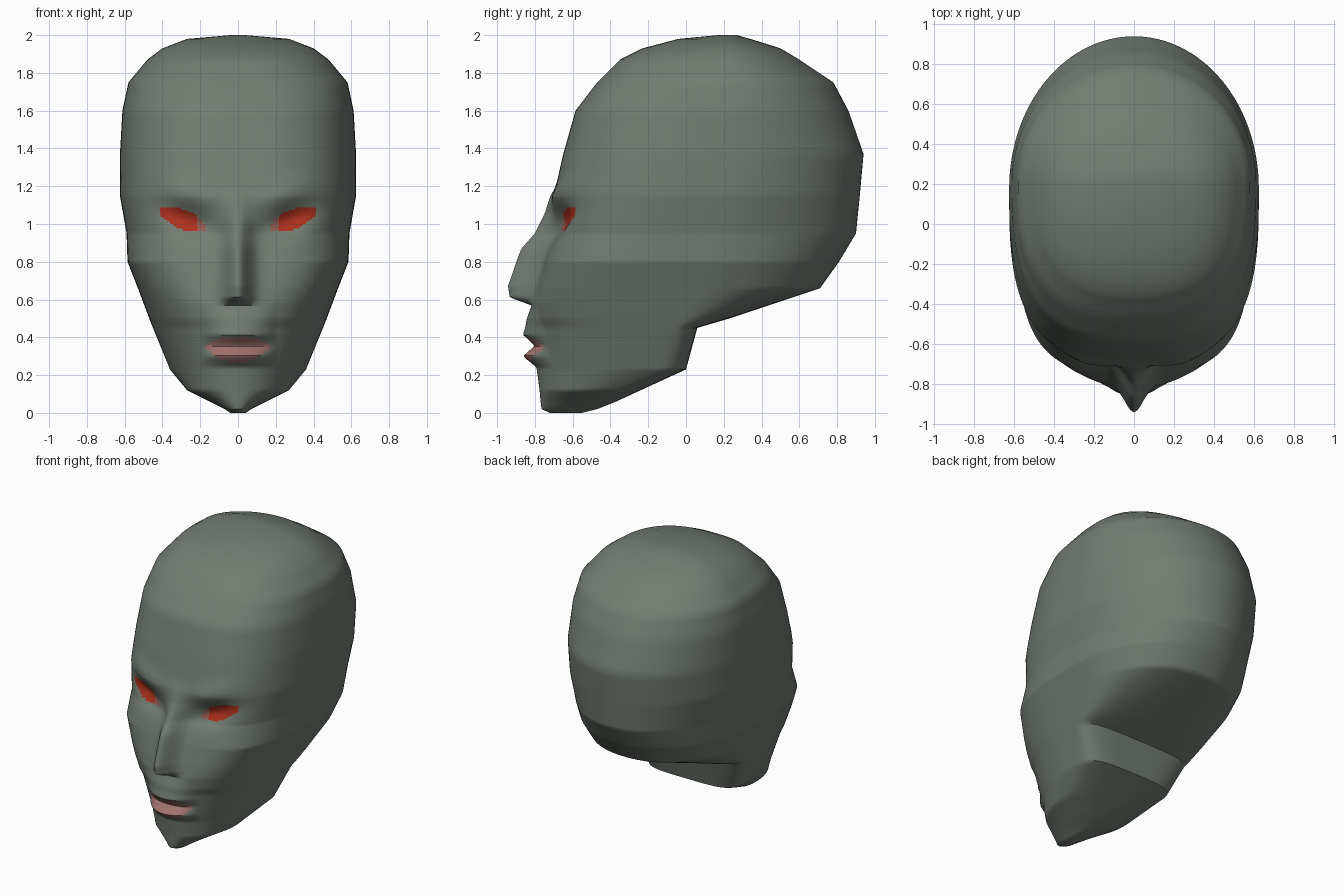
import bpy, bmesh, math

if "Cube" in bpy.data.objects:
    bpy.data.objects.remove(bpy.data.objects["Cube"])

# cross-sections of the head: z, front y, back y, half width, y of widest point, front and back squareness
SECTIONS = [
    (0.00, -.72, -.55, .04, -.63, 2.0, 2.0),
    (0.02, -.765, -.47, .07, -.60, 2.0, 2.0),
    (0.06, -.77, -.37, .15, -.50, 2.0, 2.5),
    (0.12, -.775, -.24, .27, -.42, 2.0, 3.0),
    (0.23, -.79, .00, .36, -.20, 2.0, 4.0),
    (0.45, -.80, .06, .45, -.10, 2.3, 4.0),
    (0.50, -.81, .23, .47, -.05, 2.5, 3.0),
    (0.58, -.81, .47, .50, .00, 2.7, 2.5),
    (0.66, -.79, .71, .53, .05, 3.0, 2.2),
    (0.80, -.75, .81, .585, .08, 3.3, 2.1),
    (0.95, -.70, .90, .59, .10, 3.1, 2.0),
    (1.15, -.70, .92, .625, .15, 2.9, 2.0),
    (1.37, -.65, .94, .625, .18, 2.8, 2.0),
    (1.60, -.585, .86, .612, .20, 2.7, 2.0),
    (1.75, -.47, .78, .58, .20, 2.6, 2.0),
    (1.87, -.35, .60, .48, .20, 2.5, 2.0),
    (1.93, -.23, .50, .40, .20, 2.4, 2.0),
    (1.98, -.04, .34, .27, .20, 2.2, 2.0),
    (2.00, .17, .27, .04, .22, 2.0, 2.0),
]
NOSE = [(.57, 0), (.61, .13), (.67, .155), (.87, .145), (1.06, .045), (1.2, 0)]
LIPS = [(.24, 0), (.30, .07), (.355, .005), (.415, .065), (.56, .01), (.6, 0)]


def lerp_table(table, z):
    """Linear interpolation of (z, value) pairs, zero outside."""
    for (z0, v0), (z1, v1) in zip(table, table[1:]):
        if z0 <= z <= z1:
            return v0 + (v1 - v0) * (z - z0) / (z1 - z0)
    return 0.0


def bump(d, size):
    return math.exp(-(d / size) ** 2)


def relief(x, z):
    """How far the face stands forward (nose, lips, brow, eye sockets)."""
    a = abs(x)
    out = lerp_table(NOSE, z) * bump(a, .07)
    out += lerp_table(LIPS, z) * max(0, 1 - (a / .2) ** 2)
    out += .02 * bump(z - 1.15 - .25 * (a - .2), .06) * bump(a - .25, .16)
    out -= .055 * bump(z - 1.02 - .3 * (a - .27), .075) * bump(a - .26, .14)
    return out


def ring_point(sec, theta):
    z, yf, yb, w, yc, pf, pb = sec
    s, c = math.sin(theta), math.cos(theta)
    depth, p = (yc - yf, pf) if c > 0 else (yb - yc, pb)
    r = (abs(s / w) ** p + abs(c / depth) ** p) ** (-1 / p)
    x, y = r * s, yc - r * c
    if c > 0:
        y -= relief(x, z) * min(1, c * 2)
    return (x, y, z)


def face_colour(co):
    """0 skin, 1 eye, 2 lip, 3 inner eye corner."""
    a, z = abs(co.x), co.z
    if co.y > -.4:
        return 0
    f = (a - .165) / .255
    if 0 < f < 1 and abs(z - .98 - .09 * f) < .055 * math.sin(math.pi * f) ** .6:
        return 3 if f < .22 else 1
    m = a / .175
    if m < 1:
        top = .355 + .06 * (1 - m ** 1.5) - .015 * bump(a, .03)
        if .265 + .085 * m * m < z < top:
            return 2
    return 0


def material(name, rgb):
    m = bpy.data.materials.new(name)
    m.diffuse_color = (*rgb, 1)
    m.use_nodes = True
    m.node_tree.nodes["Principled BSDF"].inputs["Base Color"].default_value = m.diffuse_color
    return m


# angles around the head, closer together on the face
HALF = 100
angles = []
for i in range(-HALF, HALF):
    u = i / HALF
    angles.append(math.copysign(math.pi * (.35 * abs(u) + .65 * u * u), u))

# refine sections, finely on the face
rows = []
for a, b in zip(SECTIONS, SECTIONS[1:]):
    n = math.ceil((b[0] - a[0]) / (.0125 if a[0] < 1.15 else .04))
    rows += [[p + (q - p) * k / n for p, q in zip(a, b)] for k in range(n)]
rows.append(SECTIONS[-1])

# loft the head
bm = bmesh.new()
rings = [[bm.verts.new(ring_point(s, t)) for t in angles] for s in rows]
N = len(angles)
for lo, hi in zip(rings, rings[1:]):
    for i in range(N):
        j = (i + 1) % N
        bm.faces.new((lo[i], lo[j], hi[j], hi[i]))
bm.faces.new(rings[0][::-1])
bm.faces.new(rings[-1])
bmesh.ops.recalc_face_normals(bm, faces=bm.faces)
for f in bm.faces:
    f.material_index = face_colour(f.calc_center_median())

mesh = bpy.data.meshes.new("head")
bm.to_mesh(mesh)
bm.free()
for name, rgb in (("grey green skin", (.17, .20, .17)), ("red eye", (.42, .03, .012)),
                  ("pink lip", (.36, .17, .155)), ("pink eye corner", (.30, .11, .09))):
    mesh.materials.append(material(name, rgb))
head = bpy.data.objects.new("head", mesh)
bpy.context.collection.objects.link(head)
bpy.context.view_layer.objects.active = head
head.select_set(True)
bpy.ops.object.shade_smooth_by_angle(angle=math.radians(40))
